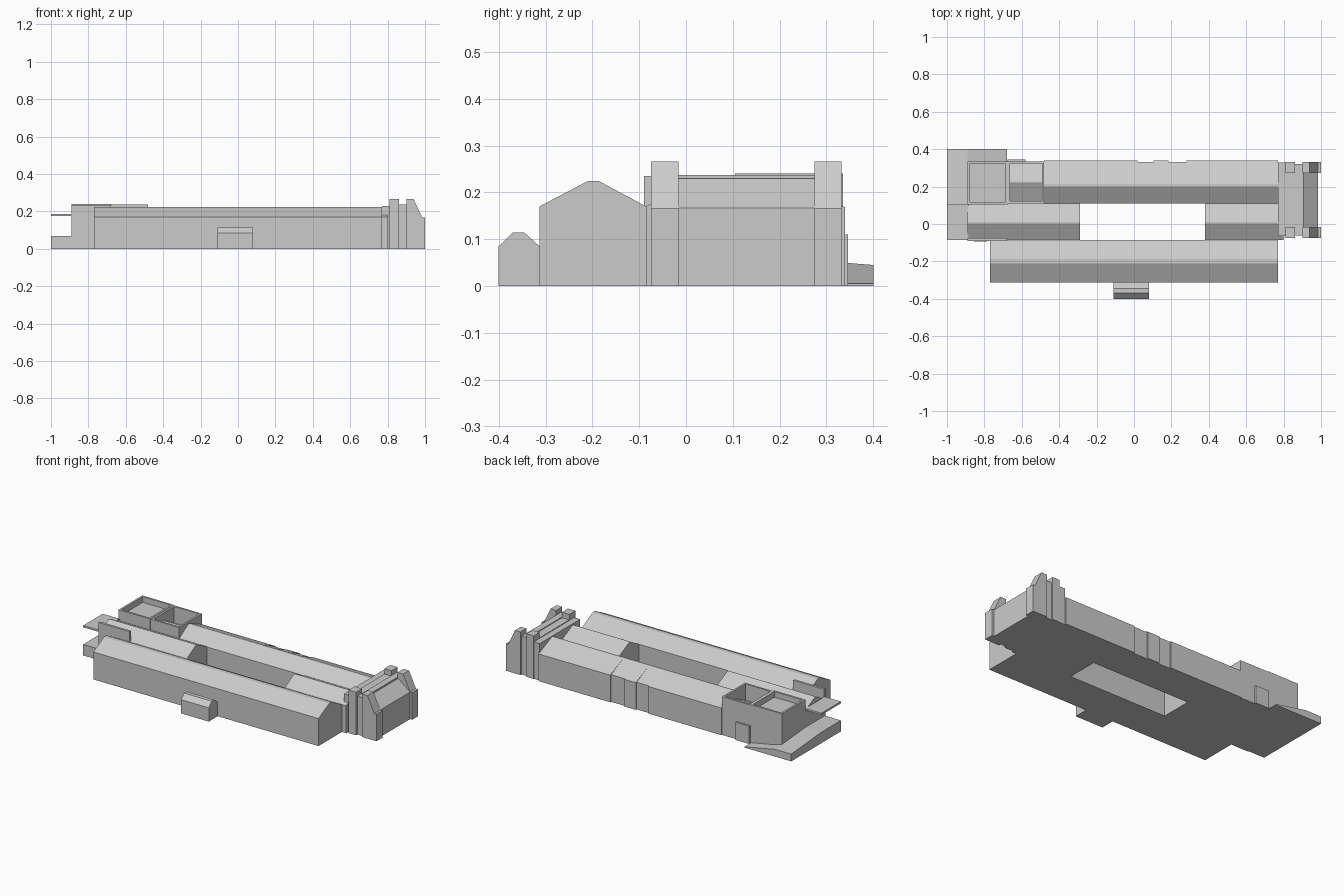
import bpy, bmesh

if "Cube" in bpy.data.objects:
    bpy.data.objects.remove(bpy.data.objects["Cube"])


def prism(name, pts, a, b, axis):
    """Extrude a 2D profile: axis 'x' takes (y,z) points, axis 'y' takes (x,z) points."""
    bm = bmesh.new()
    rings = []
    for t in (a, b):
        rings.append([bm.verts.new((t, p, q) if axis == 'x' else (p, t, q)) for p, q in pts])
    n = len(pts)
    bm.faces.new(rings[0])
    bm.faces.new(rings[1])
    for i in range(n):
        j = (i + 1) % n
        bm.faces.new((rings[0][i], rings[0][j], rings[1][j], rings[1][i]))
    bmesh.ops.recalc_face_normals(bm, faces=bm.faces)
    me = bpy.data.meshes.new(name)
    bm.to_mesh(me)
    bm.free()
    ob = bpy.data.objects.new(name, me)
    bpy.context.collection.objects.link(ob)
    return ob


def box(name, x0, x1, y0, y1, z0, z1):
    return prism(name, [(x0, z0), (x1, z0), (x1, z1), (x0, z1)], y0, y1, 'y')


def hall(name, x0, x1, y0, y1, r0, r1, eave, ridge):
    """Long building with a flat-topped gable roof."""
    return prism(name, [(y0, 0), (y1, 0), (y1, eave), (r1, ridge), (r0, ridge), (y0, eave)],
                 x0, x1, 'x')


def parapet(name, x0, x1, y0, y1, z0, z1, t):
    """Four thin walls around a roof."""
    box(name + "_front", x0, x1, y0, y0 + t, z0, z1)
    box(name + "_back", x0, x1, y1 - t, y1, z0, z1)
    box(name + "_left", x0, x0 + t, y0 + t, y1 - t, z0, z1)
    box(name + "_right", x1 - t, x1, y0 + t, y1 - t, z0, z1)


# Front hall and its porch
hall("front_hall", -0.77, 0.77, -0.313, -0.085, -0.21, -0.186, 0.17, 0.224)
hall("front_porch", -0.11, 0.08, -0.40, -0.313, -0.37, -0.345, 0.085, 0.114)

# Back hall, with shallow wall recesses near the middle
for i, (x0, x1, y1) in enumerate([(-0.48, 0.02, 0.34), (0.02, 0.105, 0.332), (0.105, 0.185, 0.34),
                                  (0.185, 0.28, 0.332), (0.28, 0.77, 0.34)]):
    hall("back_hall_%d" % i, x0, x1, 0.11, y1, 0.20, 0.213, 0.168, 0.224)

# Cross wings either side of the courtyard
hall("left_cross_wing", -0.89, -0.29, -0.085, 0.11, 0.003, 0.010, 0.17, 0.22)
hall("right_cross_wing", 0.38, 0.80, -0.085, 0.11, 0.003, 0.010, 0.17, 0.22)

# Parapet and low door on the left wing front
box("left_wing_parapet", -0.89, -0.68, -0.09, -0.075, 0, 0.235)
box("left_wing_door", -0.855, -0.785, -0.094, -0.085, 0.01, 0.045)

# Corner block with sunken roof
parapet("corner_wall", -0.89, -0.675, 0.105, 0.335, 0, 0.24, 0.012)
box("corner_roof", -0.88, -0.685, 0.115, 0.325, 0, 0.205)

# Neighbouring block with sunken sloped roof
parapet("stair_wall", -0.675, -0.48, 0.11, 0.335, 0, 0.237, 0.012)
hall("stair_roof", -0.665, -0.49, 0.12, 0.325, 0.223, 0.228, 0.135, 0.185)
box("back_step", -0.675, -0.58, 0.335, 0.346, 0, 0.11)

# Sloping terrace at the left end: tilted down to the back and to the right
terrace = prism("terrace", [(-1, 0), (-0.68, 0), (-0.68, 0.005), (-0.89, 0.045), (-1, 0.045)],
                0.105, 0.40, 'y')
for v in terrace.data.vertices:
    if v.co.y < 0.2 and v.co.z > 0.02:
        v.co.z = 0.068
box("terrace_front", -1.0, -0.89, -0.085, 0.105, 0, 0.068)
box("entrance_canopy", -1.0, -0.885, -0.085, 0.105, 0.174, 0.185)

# Right end: main body, cross beam, recess and sloped end
box("end_link", 0.77, 0.81, -0.065, 0.33, 0, 0.228)
box("end_beam", 0.81, 0.86, -0.073, 0.331, 0, 0.232)
box("end_recess", 0.86, 0.90, -0.062, 0.322, 0, 0.237)
prism("end_hall", [(0.90, 0), (0.985, 0), (0.985, 0.167), (0.905, 0.23), (0.90, 0.23)],
      -0.016, 0.274, 'y')

# Paired caps and end towers
for side, y0, y1 in (("front", -0.075, -0.016), ("back", 0.274, 0.332)):
    box("beam_cap_" + side, 0.81, 0.86, y0, y1, 0.0, 0.266)
    prism("end_tower_" + side, [(0.90, 0), (1.0, 0), (1.0, 0.167), (0.985, 0.167),
                                (0.938, 0.266), (0.90, 0.266)], y0, y1, 'y')
